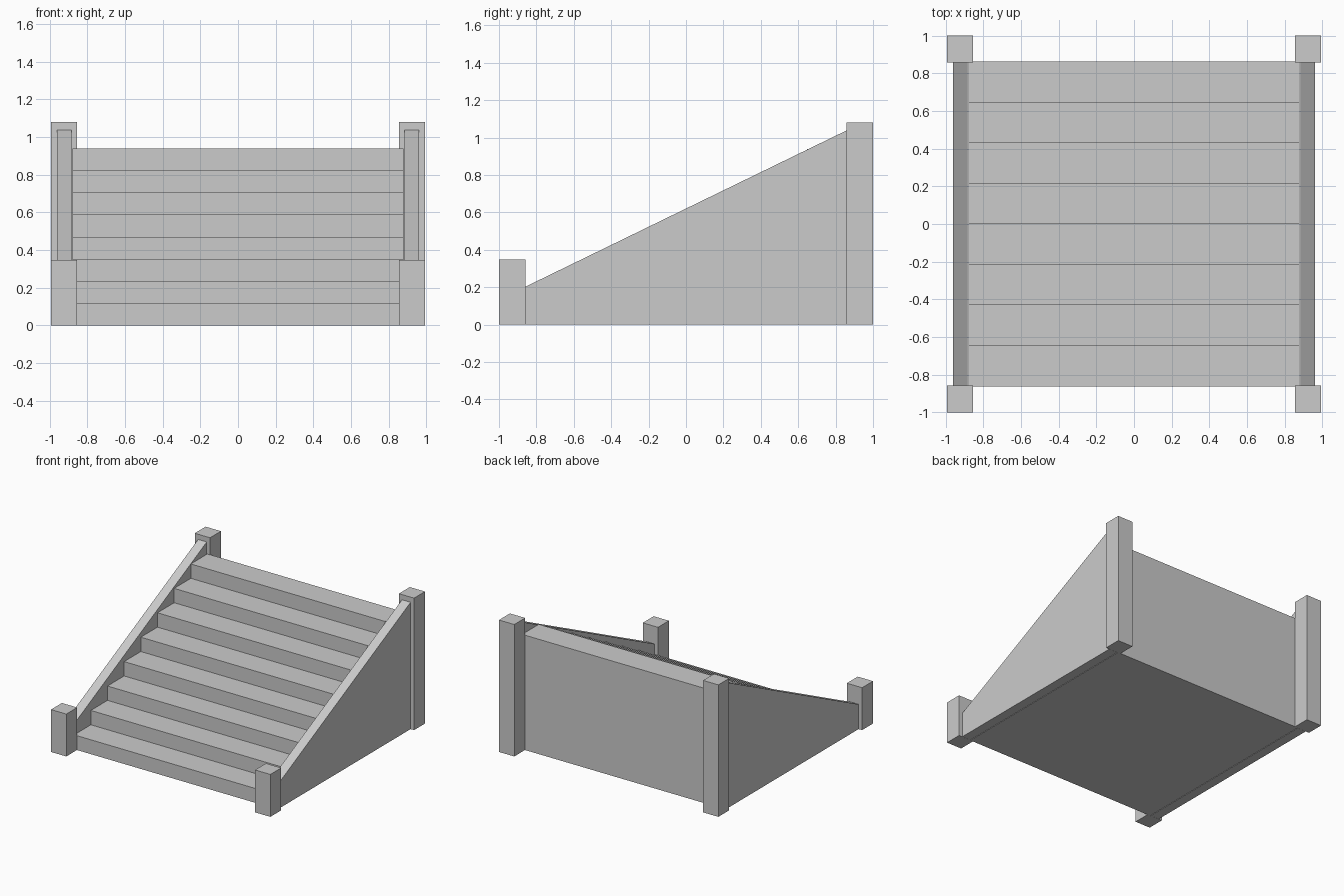
import bpy

if "Cube" in bpy.data.objects:
    bpy.data.objects.remove(bpy.data.objects["Cube"])

grey = bpy.data.materials.new("stone grey")
grey.diffuse_color = (0.6, 0.6, 0.6, 1)
grey.use_nodes = True
grey.node_tree.nodes["Principled BSDF"].inputs["Base Color"].default_value = grey.diffuse_color


def extrude_profile(name, profile, x0, x1):
    """Solid from a closed (y, z) outline swept along x."""
    n = len(profile)
    verts = [(x, y, z) for x in (x0, x1) for y, z in profile]
    faces = [tuple(reversed(range(n))), tuple(range(n, 2 * n))]
    faces += [(i, (i + 1) % n, n + (i + 1) % n, n + i) for i in range(n)]
    mesh = bpy.data.meshes.new(name)
    mesh.from_pydata(verts, [], faces)
    mesh.materials.append(grey)
    obj = bpy.data.objects.new(name, mesh)
    bpy.context.collection.objects.link(obj)
    return obj


# Stair body: eight equal steps with a solid back and underside
STEPS, HALF_DEPTH, HEIGHT = 8, 0.862, 0.94
tread, riser = 2 * HALF_DEPTH / STEPS, HEIGHT / STEPS
outline = [(-HALF_DEPTH, 0), (HALF_DEPTH, 0)]
for i in reversed(range(STEPS)):
    y = -HALF_DEPTH + i * tread
    outline += [(y + tread, (i + 1) * riser), (y, (i + 1) * riser)]
extrude_profile("steps", outline, -0.88, 0.88)

# Sloping side walls and square corner posts, on both sides
wall = [(-0.858, 0), (0.858, 0), (0.858, 1.038), (-0.858, 0.203)]
for side, s in (("left", -1), ("right", 1)):
    xs = sorted((s * 0.884, s * 0.962))
    extrude_profile(side + "_side_wall", wall, *xs)
    xs = sorted((s * 0.855, s * 0.993))
    for end, y0, y1, h in (("front", -1, -0.859, 0.347), ("back", 0.859, 1, 1.08)):
        post = [(y0, 0), (y1, 0), (y1, h), (y0, h)]
        extrude_profile(f"{side}_{end}_post", post, *xs)
